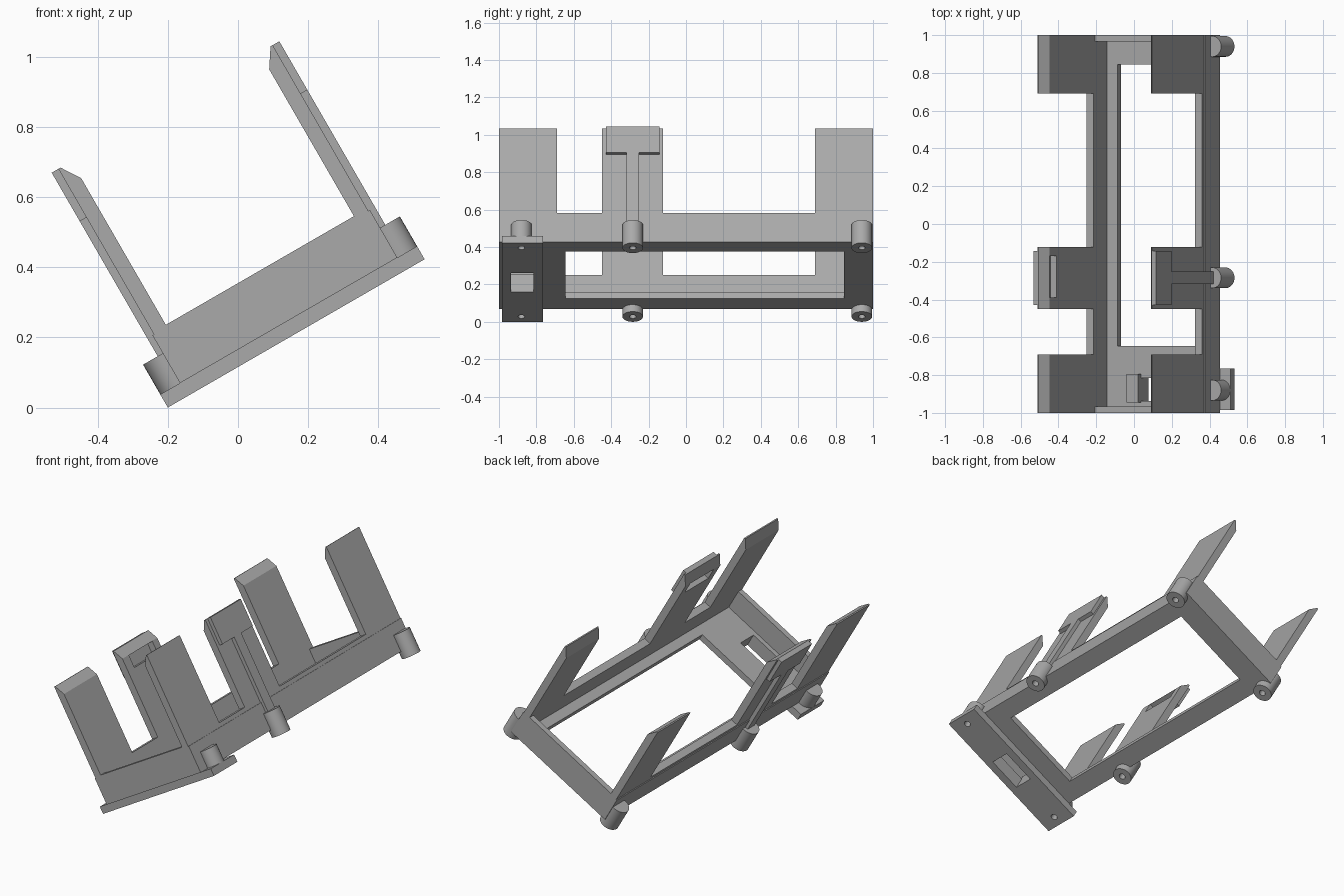
import bpy, bmesh, math
from mathutils import Matrix

cube = bpy.data.objects.get("Cube")
if cube:
    bpy.data.objects.remove(cube, do_unlink=True)

grey = bpy.data.materials.new("plain grey")
grey.use_nodes = True
GREY = (0.4, 0.4, 0.4, 1)
grey.diffuse_color = GREY
grey.node_tree.nodes["Principled BSDF"].inputs["Base Color"].default_value = GREY

# The bracket is drawn level, then tilted about its lowest edge
TILT = Matrix.Translation((-0.2, 0, 0)) @ Matrix.Rotation(math.radians(-30), 4, 'Y')
WIDTH = 0.845


def finish(name, bm):
    bmesh.ops.recalc_face_normals(bm, faces=bm.faces)
    bm.transform(TILT)
    me = bpy.data.meshes.new(name)
    bm.to_mesh(me)
    bm.free()
    me.materials.append(grey)
    ob = bpy.data.objects.new(name, me)
    bpy.context.collection.objects.link(ob)
    return ob


def prism(name, profile, y0, y1, mirror=False):
    """Extrude a cross-section along the length of the bracket."""
    bm = bmesh.new()
    pts = [(WIDTH - u if mirror else u, w) for u, w in profile]
    face = bm.faces.new([bm.verts.new((u, y0, w)) for u, w in pts])
    ext = bmesh.ops.extrude_face_region(bm, geom=[face])
    verts = [v for v in ext["geom"] if isinstance(v, bmesh.types.BMVert)]
    bmesh.ops.translate(bm, verts=verts, vec=(0, y1 - y0, 0))
    return finish(name, bm)


def box(name, u0, u1, y0, y1, w0, w1, mirror=False):
    return prism(name, [(u0, w0), (u1, w0), (u1, w1), (u0, w1)], y0, y1, mirror)


def cylinder(name, u, y, w0, w1, r):
    bm = bmesh.new()
    bmesh.ops.create_cone(bm, cap_ends=True, segments=32, radius1=r, radius2=r,
                          depth=w1 - w0,
                          matrix=Matrix.Translation((u, y, (w0 + w1) / 2)))
    return finish(name, bm)


def activate(ob):
    bpy.ops.object.select_all(action='DESELECT')
    ob.select_set(True)
    bpy.context.view_layer.objects.active = ob


def cut(ob, cutter):
    cutter.hide_render = True
    mod = ob.modifiers.new("cut", 'BOOLEAN')
    mod.operation = 'DIFFERENCE'
    mod.object = cutter
    activate(ob)
    bpy.ops.object.modifier_apply(modifier=mod.name)
    bpy.data.objects.remove(cutter, do_unlink=True)


# Floor frame with its long window
floor = box("floor_frame", 0.065, 0.78, -1, 1, 0.043, 0.08)
cut(floor, box("window_cutter", 0.175, 0.675, -0.645, 0.845, 0, 0.2))
cut(floor, box("slot_cutter", 0.32, 0.52, -0.936, -0.815, 0, 0.2))

# Mounting plate under the front end
plate = box("mounting_plate", 0, WIDTH, -0.985, -0.765, 0, 0.043)
cut(plate, box("slot_cutter", 0.32, 0.52, -0.936, -0.815, -0.1, 0.1))
for u in (0.055, WIDTH - 0.055):
    cut(plate, cylinder("hole_cutter", u, -0.88, -0.1, 0.1, 0.018))
box("slot_lug", 0.25, 0.32, -0.945, -0.795, 0.08, 0.11)

# Low end walls
for name, y0 in (("front_end_wall", -1), ("back_end_wall", 0.965)):
    box(name, 0.113, WIDTH - 0.113, y0, y0 + 0.035, 0.08, 0.207)

# Cross-sections of the side walls
LOW = [(0.065, 0.08), (0.113, 0.08), (0.113, 0.223), (0.07, 0.223),
       (0.07, 0.2), (0.065, 0.2)]
TAB = [(0.065, 0.08), (0.113, 0.08), (0.113, 0.69), (0.077, 0.745),
       (0.07, 0.745), (0.07, 0.2), (0.065, 0.2)]

for side, mirror in (("right", False), ("left", True)):
    # Tall tabs joined by low walls
    prism(side + "_front_tab", TAB, -1, -0.69, mirror)
    prism(side + "_front_low_wall", LOW, -0.69, -0.45, mirror)
    middle = prism(side + "_middle_tab", TAB, -0.45, -0.122, mirror)
    prism(side + "_back_low_wall", LOW, -0.122, 0.69, mirror)
    prism(side + "_back_tab", TAB, 0.69, 1, mirror)

    # Clip on the middle tab: inner recess, outer block and rib
    cut(middle, box("recess_cutter", 0.075, 0.2, -0.39, -0.17, 0.615, 0.688, mirror))
    box(side + "_clip_block", 0.048, 0.07, -0.428, -0.142, 0.585, 0.745, mirror)
    box(side + "_clip_rib", 0.048, 0.07, -0.318, -0.252, 0.13, 0.585, mirror)

    # Round screw bosses
    u = WIDTH - 0.055 if mirror else 0.055
    for place, y, w0 in (("front", -0.88, 0.043), ("middle", -0.285, 0),
                         ("back", 0.94, 0)):
        boss = cylinder(side + "_" + place + "_boss", u, y, w0, 0.141, 0.055)
        cut(boss, cylinder("hole_cutter", u, y, -0.1, 0.1, 0.018))
        activate(boss)
        bpy.ops.object.shade_smooth_by_angle(angle=math.radians(35))
